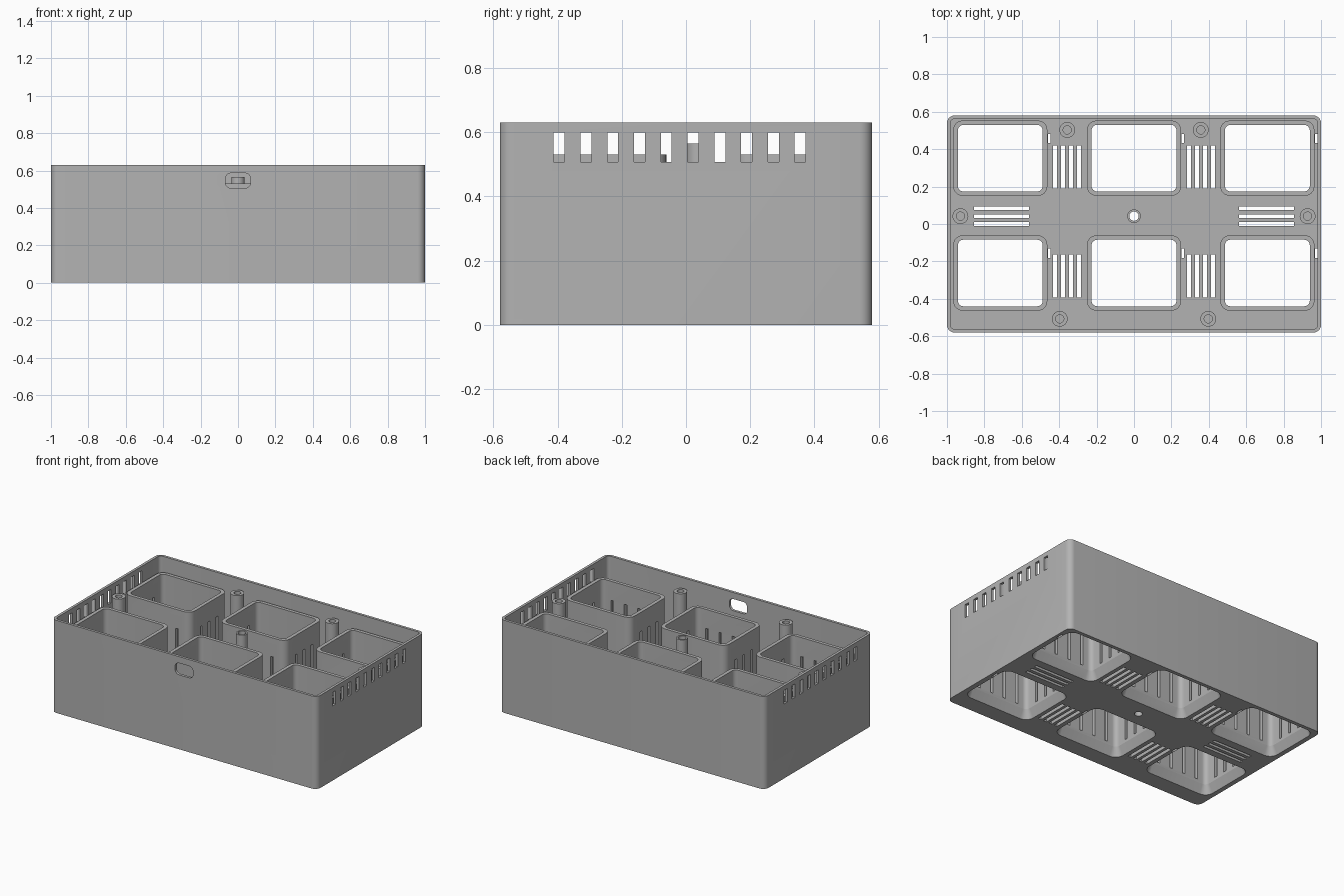
import bpy, bmesh, math

cube = bpy.data.objects.get("Cube")
if cube:
    bpy.data.objects.remove(cube, do_unlink=True)

grey = bpy.data.materials.new("plain_grey")
grey.use_nodes = True
grey.diffuse_color = (0.45, 0.45, 0.45, 1)
grey.node_tree.nodes["Principled BSDF"].inputs["Base Color"].default_value = (0.45, 0.45, 0.45, 1)

HALF_Y, HEIGHT, WALL, FLOOR = 0.58, 0.63, 0.018, 0.06
SOCKET_TOP, POST_TOP = 0.53, 0.565
COLUMNS, ROWS = (-0.715, 0, 0.713), (-0.262, 0.352)


def rounded_rect(w, h, r, steps=6):
    """Outline of a rounded rectangle centred on the origin."""
    pts = []
    for q, (sx, sy) in enumerate(((1, 1), (-1, 1), (-1, -1), (1, -1))):
        for i in range(steps + 1):
            a = math.radians(90) * (q + i / steps)
            pts.append((sx * (w / 2 - r) + r * math.cos(a),
                        sy * (h / 2 - r) + r * math.sin(a)))
    return pts


def circle(r, n=32):
    return [(r * math.cos(math.tau * i / n), r * math.sin(math.tau * i / n)) for i in range(n)]


def loft(bm, centre, sections):
    """Closed solid through (outline, z) sections."""
    rings = [[bm.verts.new((centre[0] + x, centre[1] + y, z)) for x, y in outline]
             for outline, z in sections]
    n = len(rings[0])
    for low, high in zip(rings, rings[1:]):
        for i in range(n):
            j = (i + 1) % n
            bm.faces.new((low[i], low[j], high[j], high[i]))
    bm.faces.new(rings[0][::-1])
    bm.faces.new(rings[-1])


def box(bm, x, y, z, w, d, h):
    outline = [(-w / 2, -d / 2), (w / 2, -d / 2), (w / 2, d / 2), (-w / 2, d / 2)]
    loft(bm, (x, y), [(outline, z - h / 2), (outline, z + h / 2)])


def make(name, bm):
    mesh = bpy.data.meshes.new(name)
    bmesh.ops.recalc_face_normals(bm, faces=bm.faces)
    bm.to_mesh(mesh)
    bm.free()
    mesh.materials.append(grey)
    obj = bpy.data.objects.new(name, mesh)
    bpy.context.collection.objects.link(obj)
    return obj


def select(obj):
    bpy.ops.object.select_all(action='DESELECT')
    obj.select_set(True)
    bpy.context.view_layer.objects.active = obj


def cut(obj, bm):
    """Subtract the solids in bm and discard them."""
    cutter = make("cutter", bm)
    cutter.hide_render = True
    mod = obj.modifiers.new("cut", 'BOOLEAN')
    mod.operation, mod.solver, mod.object = 'DIFFERENCE', 'EXACT', cutter
    select(obj)
    bpy.ops.object.modifier_apply(modifier=mod.name)
    bpy.data.objects.remove(cutter, do_unlink=True)


def finish(obj):
    select(obj)
    bpy.ops.object.shade_smooth_by_angle(angle=math.radians(30))


# Outer case with hollow interior
bm = bmesh.new()
outline = rounded_rect(2, 2 * HALF_Y, 0.04)
loft(bm, (0, 0), [(outline, 0), (outline, HEIGHT)])
case = make("case", bm)
bm = bmesh.new()
outline = rounded_rect(2 - 2 * WALL, 2 * (HALF_Y - WALL), 0.024)
loft(bm, (0, 0), [(outline, FLOOR), (outline, HEIGHT + 0.1)])
cut(case, bm)

# Flared socket openings in the floor, and a small notch beside each one
bm = bmesh.new()
for cx in COLUMNS:
    for cy in ROWS:
        loft(bm, (cx, cy), [(rounded_rect(0.51, 0.41, 0.06), -0.005),
                            (rounded_rect(0.454, 0.356, 0.03), FLOOR),
                            (rounded_rect(0.454, 0.356, 0.03), FLOOR + 0.05)])
        box(bm, cx + 0.261, cy + 0.105, FLOOR / 2, 0.014, 0.05, 0.2)

# Floor vents and the central screw hole
for side in (-1, 1):
    for i in range(4):
        for vy in (-0.278, 0.305):
            box(bm, side * (0.294 + 0.0427 * i), vy, FLOOR / 2, 0.023, 0.23, 0.2)
    for i in range(3):
        box(bm, side * 0.708, 0.042 * i, FLOOR / 2, 0.295, 0.02, 0.2)
loft(bm, (0, 0.042), [(circle(0.025), -0.1), (circle(0.025), 0.2)])

# Side wall vents
for side in (-1, 1):
    for i in range(10):
        box(bm, side, -0.395 + 0.0834 * i, 0.553, 0.1, 0.034, 0.092)
cut(case, bm)

# Rounded cable port in the front wall
bm = bmesh.new()
outline = rounded_rect(0.135, 0.08, 0.03)
loft(bm, (0, 0), [(outline, -0.05), (outline, 0.05)])
for v in bm.verts:
    x, y, z = v.co
    v.co = (x, z - HALF_Y, y + 0.546)
cut(case, bm)
finish(case)

# Six open sockets with slotted walls
for r, cy in enumerate(ROWS):
    for c, cx in enumerate(COLUMNS):
        bm = bmesh.new()
        outline = rounded_rect(0.503, 0.402, 0.05)
        loft(bm, (cx, cy), [(outline, FLOOR), (outline, SOCKET_TOP)])
        socket = make(f"{('front', 'back')[r]}_socket_{c + 1}", bm)
        bm = bmesh.new()
        outline = rounded_rect(0.454, 0.356, 0.03)
        loft(bm, (cx, cy), [(outline, 0), (outline, SOCKET_TOP + 0.1)])
        cut(socket, bm)
        bm = bmesh.new()
        for i in range(4):
            box(bm, cx + 0.1 * (i - 1.5), cy - 0.19, 0.24, 0.02, 0.08, 0.32)
        for side in (-1, 1):
            for i in range(3):
                box(bm, cx + side * 0.24, cy + 0.085 * (i - 1), 0.24, 0.08, 0.02, 0.32)
        cut(socket, bm)
        finish(socket)

# Screw posts
posts = [("left_post", 0.928, 0.042), ("right_post", -0.928, 0.042),
         ("back_left_post", 0.357, 0.503), ("back_right_post", -0.357, 0.503),
         ("front_left_post", 0.397, -0.507), ("front_right_post", -0.397, -0.507),
         ("centre_post", 0, 0.042)]
for name, x, y in posts:
    centre = name == "centre_post"
    outer, inner, base = (0.036, 0.025, 0) if centre else (0.042, 0.022, 0.35)
    bm = bmesh.new()
    loft(bm, (x, y), [(circle(outer), FLOOR), (circle(outer), POST_TOP)])
    post = make(name, bm)
    bm = bmesh.new()
    loft(bm, (x, y), [(circle(inner), base), (circle(inner), POST_TOP + 0.1)])
    cut(post, bm)
    finish(post)
